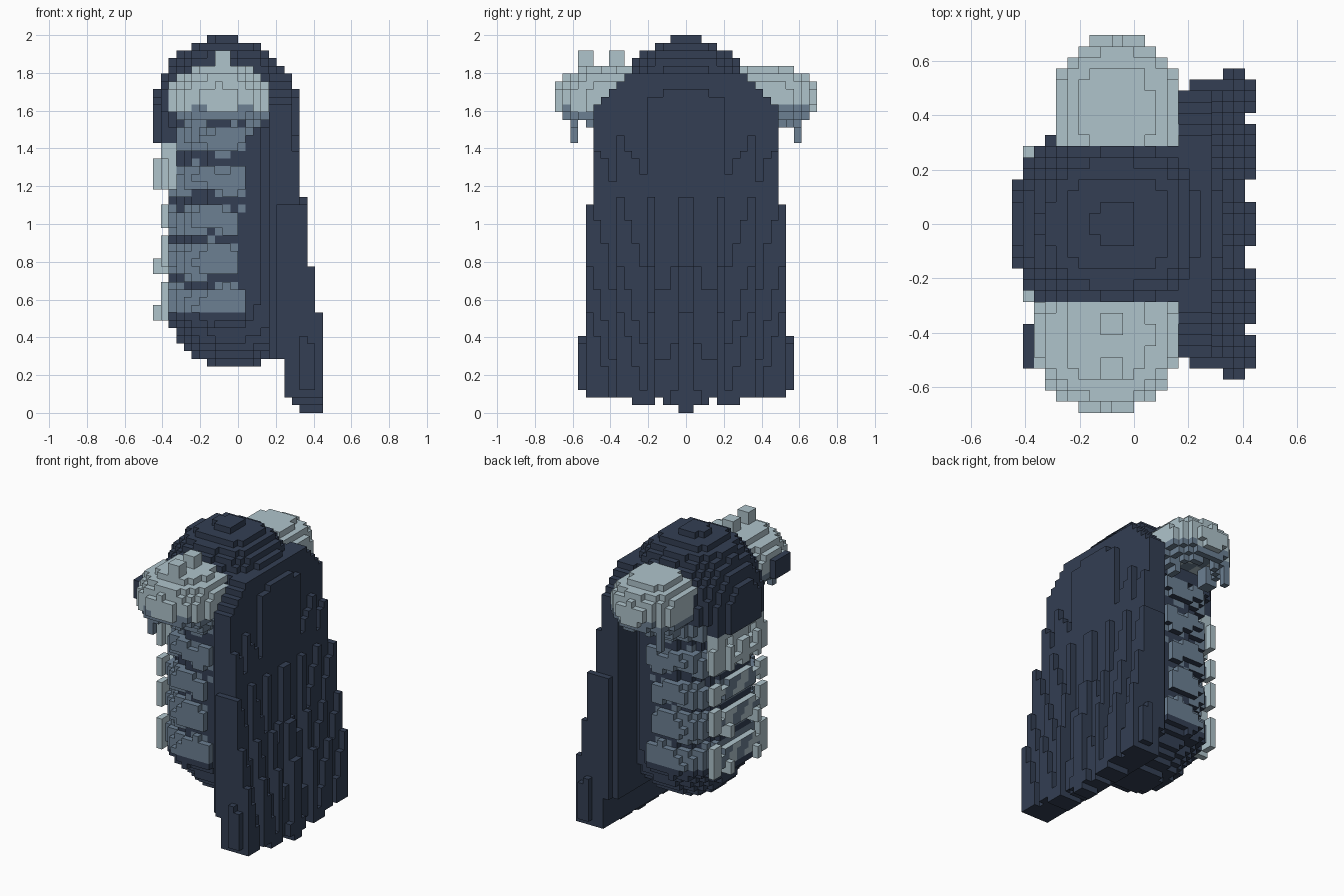
import bpy
import math

if "Cube" in bpy.data.objects:
    bpy.data.objects.remove(bpy.data.objects["Cube"], do_unlink=True)

S = 2 / 49  # block size
SIDES = {
    (1, 0, 0): ((1, 0, 0), (1, 1, 0), (1, 1, 1), (1, 0, 1)),
    (-1, 0, 0): ((0, 0, 0), (0, 0, 1), (0, 1, 1), (0, 1, 0)),
    (0, 1, 0): ((0, 1, 0), (0, 1, 1), (1, 1, 1), (1, 1, 0)),
    (0, -1, 0): ((0, 0, 0), (1, 0, 0), (1, 0, 1), (0, 0, 1)),
    (0, 0, 1): ((0, 0, 1), (1, 0, 1), (1, 1, 1), (0, 1, 1)),
    (0, 0, -1): ((0, 0, 0), (0, 1, 0), (1, 1, 0), (1, 0, 0)),
}


def material(name, rgb):
    m = bpy.data.materials.new(name)
    m.use_nodes = True
    m.diffuse_color = (*rgb, 1)
    m.node_tree.nodes["Principled BSDF"].inputs["Base Color"].default_value = (*rgb, 1)
    return m


MATS = [material("dark navy cloth", (0.033, 0.049, 0.087)),
        material("slate blue bone", (0.15, 0.215, 0.29)),
        material("pale grey bone", (0.43, 0.55, 0.6))]
NAVY, SLATE, PALE = range(3)


def oval(x, y, rx, ry, p=2.0):
    return (abs(x) / rx) ** p + (abs(y) / ry) ** p


# Hood: rounded dome with a short front overhang
def hood(x, y, z, i, m, k):
    if z < (1.43 if x < -0.2 and abs(y) < 0.26 else 1.5):
        return False
    up = max(0, z - 1.5) / 0.485
    return oval(x + 0.065, y, 0.395, 0.37, 2.4) + up ** 2 < 1.0


# Pale face hanging under the hood, with cheek and nose ridges
def face(x, y, z, i, m, k):
    if not (1.18 < z < 1.43 and m < 6 and i < -8):
        return False
    eye = m in (2, 3) and 1.3 < z < 1.39
    ridge = (m in (0, 3) and z < 1.35) or (m < 4 and 1.22 < z < 1.27)
    return ridge if i == -11 else not (eye and i == -10)


# Shoulder pads: hollow below, with ragged drips, and spikes on one side
def shoulder(x, y, z, i, m, k):
    if abs(y) < 0.29:
        return False
    mid, rx = (-0.1, 0.27) if y < 0 else (-0.065, 0.24)
    plan = oval(x - mid, abs(y) - 0.415, rx, 0.275, 2.2)
    h = abs(z - 1.66) / (0.187 if z > 1.66 else 0.18)
    pad = plan + h ** 2.3 < 1 and not (z < 1.6 and plan < 0.4)
    drip = m == 14 and i == -6 and 1.43 < z < 1.6
    rag = m in (10, 11) and i in (-6, -5, 1) and 1.47 < z < 1.6
    spike = y < 0 and m in (8, 9, 12, 13) and i in (-3, -2) and 1.7 < z < 1.92
    return pad or drip or rag or spike


def horn(x, y, z, i, m, k):
    return y < 0 and 9 <= m <= 12 and i in (-10, -9) and 1.6 < z < 1.72


def taper(z):
    return math.sqrt(max(0.01, 1 - (max(0, 0.57 - z) / 0.335) ** 2))


# Five wavy, bulging rib bands around the front half of the body
RIBS = ((1.38, 1.52), (1.16, 1.31), (0.94, 1.1), (0.72, 0.9), (0.46, 0.67))


def ribs(x, y, z, i, m, k):
    wave = 0.02 * math.sin(x * 23 + z * 5)
    if x > 0.03 + wave:
        return False
    for low, high in RIBS:
        if low + wave < z < high + wave:
            bulge = 1 - 0.13 * (abs(2 * (z - wave) - low - high) / (high - low)) ** 2
            t = bulge * min(1, taper(z) + 0.06)
            if oval(x + 0.035, y, 0.385 * t, 0.385 * t, 2.4) < 1:
                return True
    return False


def rib_tips(x, y, z, i, m, k):
    for low, high in RIBS[3:]:
        if m == 3 and i in (-11, -10) and low < z - 0.02 < low + 0.08:
            return True
    for low, high in RIBS[1:]:
        if m in (5, 6) and i == -10 and low + 0.04 < z < high + 0.02:
            return True
    return False


# Body core with a rounded lower end
def body(x, y, z, i, m, k):
    t = taper(z)
    return 0.25 < z < 1.6 and oval(x + 0.03, y, 0.345 * t, 0.325 * t, 2.2) < 1


# Cloak: thick fluted slab, wider and deeper towards the hem
def cloak(x, y, z, i, m, k):
    half = 14 if z < 0.41 else 13 if z < 1.1 else 12
    if m >= half:
        return False
    hem = 0 if m == 0 else 1 if m in (1, 2, 4, 5, 6) else 3 if m == 13 else 2
    if k < hem or z > min(1.8, 1.88 - 0.26 * (abs(y) / 0.49) ** 2.2):
        return False
    inner = 8 if m == 13 else 5 if m == 12 else 4
    if z < 0.3:
        inner = max(inner, 8 - k if k < 2 else 6)
    lag = 0.5 if m in (2, 3, 9) else 0.13 * ((m * 3) % 4)
    arch = 1.72 - (1.5 * y * y if m < 5 else 0.25 + lag * 0.5)
    outer = 7 + (z < arch) + sum(z < step - lag for step in (1.15, 0.77, 0.52))
    return inner <= i < outer


# Colour rules
def shoulder_paint(x, y, z, n):
    return SLATE if z < 1.6 + 0.025 * math.sin(x * 25 + y * 9) else PALE


def rib_paint(x, y, z, n):
    if n[2] < 0 or z < 0.52:
        return NAVY
    return PALE if x < -0.37 and (n[2] > 0 or math.sin(y * 30 + z * 20) > 0) else SLATE


def plain(colour):
    return lambda x, y, z, n: colour


PARTS = (("hood", hood, plain(NAVY)), ("face", face, plain(PALE)),
         ("shoulder_pads", shoulder, shoulder_paint), ("shoulder_horn", horn, plain(NAVY)),
         ("rib_tips", rib_tips, plain(PALE)), ("ribs", ribs, rib_paint),
         ("body", body, plain(NAVY)), ("cloak", cloak, plain(NAVY)))

# Give every block to the first part that contains it
owner = {}
for i in range(-11, 11):
    for j in range(-17, 17):
        for k in range(49):
            x, y, z = (i + 0.5) * S, (j + 0.5) * S, (k + 0.5) * S
            m = j if j >= 0 else -j - 1
            for name, inside, paint in PARTS:
                if inside(x, y, z, i, m, k):
                    owner[i, j, k] = name
                    break

# Build the exposed block faces of each part
for name, inside, paint in PARTS:
    index, faces, colours = {}, [], []
    for (i, j, k), part in owner.items():
        if part != name:
            continue
        for n, corners in SIDES.items():
            if (i + n[0], j + n[1], k + n[2]) in owner:
                continue
            faces.append([index.setdefault((i + a, j + b, k + c), len(index))
                          for a, b, c in corners])
            colours.append(paint((i + 0.5) * S, (j + 0.5) * S, (k + 0.5) * S, n))
    mesh = bpy.data.meshes.new(name)
    mesh.from_pydata([(a * S, b * S, c * S) for a, b, c in index], [], faces)
    for mat in MATS:
        mesh.materials.append(mat)
    for poly, colour in zip(mesh.polygons, colours):
        poly.material_index = colour
    bpy.context.collection.objects.link(bpy.data.objects.new(name, mesh))
